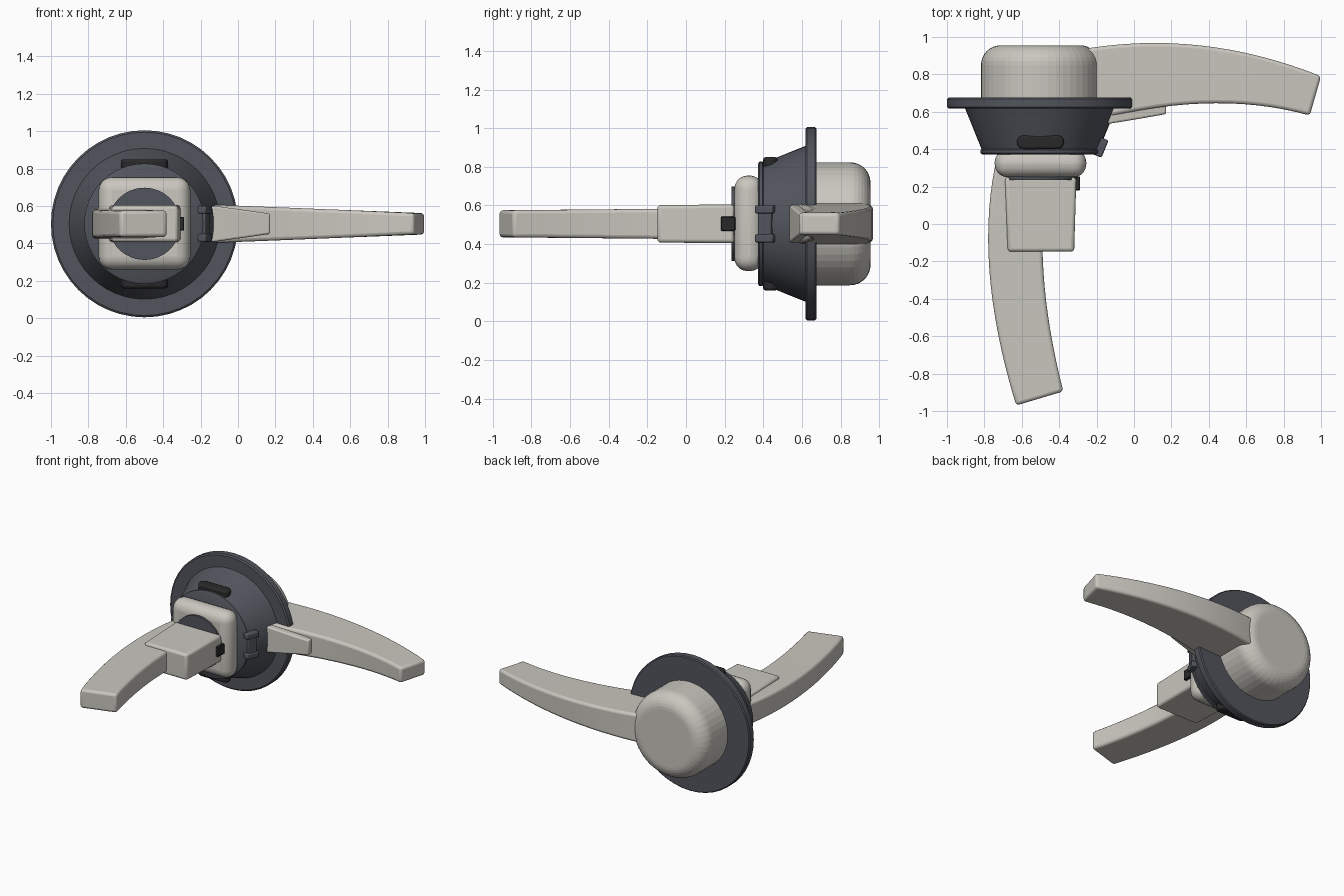
import bpy, bmesh, math
from mathutils import Matrix, Vector

cube = bpy.data.objects.get("Cube")
if cube:
    bpy.data.objects.remove(cube)

CX, CZ = -0.5, 0.505  # axis of the round body, running along y


def material(name, rgb):
    m = bpy.data.materials.new(name)
    m.use_nodes = True
    m.diffuse_color = (*rgb, 1)
    node = next(n for n in m.node_tree.nodes if n.type == 'BSDF_PRINCIPLED')
    node.inputs["Base Color"].default_value = (*rgb, 1)
    return m


LIGHT = material("warm light grey", (0.59, 0.57, 0.52))
DARK = material("slate grey", (0.085, 0.09, 0.11))
BLACK = material("black rubber", (0.022, 0.022, 0.023))


def finish(name, bm, mat, bevel=0, segments=3, smooth=True):
    bmesh.ops.recalc_face_normals(bm, faces=bm.faces)
    mesh = bpy.data.meshes.new(name)
    bm.to_mesh(mesh)
    bm.free()
    ob = bpy.data.objects.new(name, mesh)
    bpy.context.collection.objects.link(ob)
    mesh.materials.append(mat)
    if bevel:
        mod = ob.modifiers.new("rounded edges", 'BEVEL')
        mod.width, mod.segments = bevel, segments
        mod.limit_method, mod.angle_limit = 'ANGLE', math.radians(40)
    if smooth:
        bpy.ops.object.select_all(action='DESELECT')
        ob.select_set(True)
        bpy.context.view_layer.objects.active = ob
        bpy.ops.object.shade_smooth_by_angle(angle=math.radians(35))
    return ob


def box(name, low, high, mat, bevel=0, segments=3):
    low, high = Vector(low), Vector(high)
    bm = bmesh.new()
    bmesh.ops.create_cube(bm, size=1, matrix=Matrix.Translation((low + high) / 2)
                          @ Matrix.Diagonal((*(high - low), 1)))
    return finish(name, bm, mat, bevel, segments)


def lathe(name, profile, mat, steps=48, smooth=True):
    """Revolve (radius, y) pairs round the body axis and cap both ends."""
    bm = bmesh.new()
    rings = []
    for r, y in profile:
        rings.append([bm.verts.new((CX + r * math.cos(math.tau * i / steps), y,
                                    CZ + r * math.sin(math.tau * i / steps)))
                      for i in range(steps)])
    for a, b in zip(rings, rings[1:]):
        for i in range(steps):
            j = (i + 1) % steps
            bm.faces.new((a[i], a[j], b[j], b[i]))
    bm.faces.new(rings[0])
    bm.faces.new(rings[-1])
    return finish(name, bm, mat, smooth=smooth)


def bezier(p, t):
    a, b, c = (Vector(q) for q in p)
    return a * (1 - t) ** 2 + b * 2 * t * (1 - t) + c * t * t


def arm(name, outer, inner, root, tip, mat, bevel=0.018, steps=16):
    """Sweep a rectangle between two plan curves; root and tip are half heights."""
    bm = bmesh.new()
    rings = []
    for k in range(steps + 1):
        t = k / steps
        h = root + (tip - root) * t
        o, i = bezier(outer, t), bezier(inner, t)
        rings.append([bm.verts.new((p.x, p.y, CZ + s * h))
                      for p, s in ((o, -1), (o, 1), (i, 1), (i, -1))])
    for a, b in zip(rings, rings[1:]):
        for n in range(4):
            m = (n + 1) % 4
            bm.faces.new((a[n], a[m], b[m], b[n]))
    bm.faces.new(rings[0])
    bm.faces.new(rings[-1])
    return finish(name, bm, mat, bevel)


# Round body: flared housing, flange and domed rear knob
lathe("housing", [(0.31, 0.372), (0.322, 0.38), (0.322, 0.395), (0.315, 0.40),
                  (0.408, 0.63)], DARK)
lathe("flange", [(0.49, 0.618), (0.5, 0.626), (0.5, 0.668), (0.493, 0.675)], DARK)
dome = [(0.318, 0.66)]
for k in range(9):
    a = math.pi / 2 * k / 8
    dome.append((0.213 + 0.105 * math.cos(a), 0.85 + 0.105 * math.sin(a)))
lathe("rear_knob", dome, LIGHT, smooth=False)

# Front plate, disc and handle block
box("front_plate", (-0.745, 0.25, 0.26), (-0.255, 0.40, 0.755), LIGHT, 0.07, 5)
lathe("front_disc", [(0.193, 0.236), (0.193, 0.30)], DARK)
arm("handle_block", [(-0.69, 0.25), (-0.685, 0.05), (-0.675, -0.148)],
    [(-0.308, 0.25), (-0.312, 0.05), (-0.32, -0.148)], 0.1, 0.097, LIGHT, steps=1)
box("side_button", (-0.34, 0.18, 0.468), (-0.288, 0.255, 0.542), BLACK, 0.004, 1)

# Curved levers and the short prong beside the rear one
arm("front_lever", [(-0.73, 0.37), (-0.866, -0.2), (-0.63, -0.97)],
    [(-0.45, 0.3), (-0.555, -0.2), (-0.378, -0.895)], 0.083, 0.07, LIGHT)
arm("rear_lever", [(-0.3, 0.93), (0.35, 1.05), (1.0, 0.79)],
    [(-0.3, 0.53), (0.4, 0.733), (0.94, 0.58)], 0.108, 0.057, LIGHT)
arm("short_prong", [(-0.14, 0.62), (0.02, 0.635), (0.172, 0.632)],
    [(-0.14, 0.535), (0.02, 0.56), (0.172, 0.588)], 0.098, 0.054, LIGHT, 0.01, 4)

# Rubber pads on the upper and lower sides of the housing
for side, name in ((1, "upper_pad"), (-1, "lower_pad")):
    bm = bmesh.new()
    steps = 20
    ends = [[], []]
    for k in range(steps):
        a = math.tau * k / steps
        u = 0.088 * (1 if math.cos(a) > 0 else -1) + 0.038 * math.cos(a)
        y = 0.437 + 0.038 * math.sin(a)
        for ring, r in zip(ends, (0.26, 0.345)):
            ring.append(bm.verts.new((CX + u, y, CZ + side * r)))
    for k in range(steps):
        j = (k + 1) % steps
        bm.faces.new((ends[0][k], ends[0][j], ends[1][j], ends[1][k]))
    bm.faces.new(ends[0])
    bm.faces.new(ends[1])
    finish(name, bm, BLACK, 0.014)

# Side clip: a slanted bar with a raised lug at each end
slant = Matrix.Translation((-0.178, 0.41, CZ)) @ Matrix.Rotation(math.radians(-22), 4, 'Z')
for name, dz, size in (("clip_bar", 0, (0.035, 0.075, 0.15)),
                       ("clip_upper_lug", 0.075, (0.05, 0.1, 0.042)),
                       ("clip_lower_lug", -0.075, (0.05, 0.1, 0.042))):
    bm = bmesh.new()
    bmesh.ops.create_cube(bm, size=1, matrix=slant @ Matrix.Translation((0, 0, dz))
                          @ Matrix.Diagonal((*size, 1)))
    finish(name, bm, DARK, 0.008, 2)
